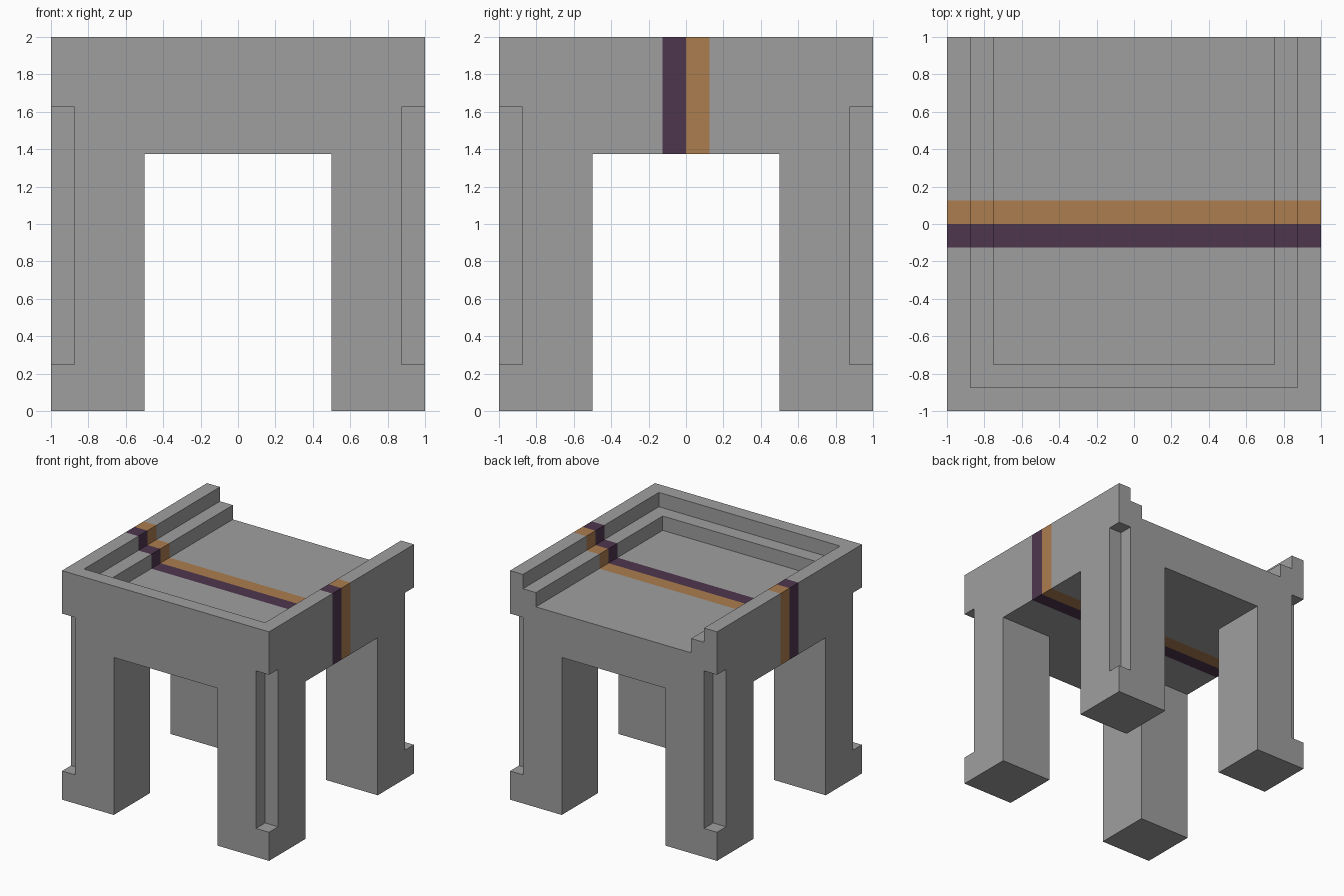
import bpy, bmesh

if "Cube" in bpy.data.objects:
    bpy.data.objects.remove(bpy.data.objects["Cube"])


def material(name, rgb):
    m = bpy.data.materials.new(name)
    m.diffuse_color = (*rgb, 1)
    m.use_nodes = True
    m.node_tree.nodes["Principled BSDF"].inputs["Base Color"].default_value = m.diffuse_color
    return m


def box(name, lo, hi):
    """Axis-aligned box between two corners."""
    bm = bmesh.new()
    bmesh.ops.create_cube(bm, size=1)
    for v in bm.verts:
        v.co = [(a + b) / 2 + c * (b - a) for a, b, c in zip(lo, hi, v.co)]
    me = bpy.data.meshes.new(name)
    bm.to_mesh(me)
    bm.free()
    ob = bpy.data.objects.new(name, me)
    bpy.context.collection.objects.link(ob)
    return ob


# Solid block that everything is carved from
stand = box("stand", (-1, -1, 0), (1, 1, 2))

cutters = [
    # Openings between the legs
    box("side_opening", (-1.5, -0.5, -0.5), (1.5, 0.5, 1.375)),
    box("front_opening", (-0.5, -1.5, -0.5), (0.5, 1.5, 1.375)),
    # Stepped tray, open at the back
    box("tray_step", (-0.875, -0.875, 1.875), (0.875, 1.5, 2.5)),
    box("tray_floor", (-0.75, -0.75, 1.75), (0.75, 1.5, 2.5)),
]
# Square notches on the outer corners of the legs
for sx in (-1, 1):
    for sy in (-1, 1):
        xs = sorted((sx * 0.875, sx * 1.5))
        ys = sorted((sy * 0.875, sy * 1.5))
        cutters.append(box("corner_notch", (xs[0], ys[0], 0.25), (xs[1], ys[1], 1.625)))

for c in cutters:
    mod = stand.modifiers.new(c.name, 'BOOLEAN')
    mod.operation = 'DIFFERENCE'
    mod.solver = 'EXACT'
    mod.object = c

# Bake the carving into the mesh, then drop the cutters
deps = bpy.context.evaluated_depsgraph_get()
carved = bpy.data.meshes.new_from_object(stand.evaluated_get(deps))
stand.modifiers.clear()
stand.data = carved
for c in cutters:
    bpy.data.objects.remove(c)

carved.materials.clear()
for name, rgb in (("grey", (0.347, 0.347, 0.347)),
                  ("purple", (0.076, 0.037, 0.076)),
                  ("orange", (0.407, 0.205, 0.078))):
    carved.materials.append(material(name, rgb))

# Two coloured bands running across the middle
bm = bmesh.new()
bm.from_mesh(carved)
for y in (-0.125, 0, 0.125):
    bmesh.ops.bisect_plane(bm, geom=bm.verts[:] + bm.edges[:] + bm.faces[:],
                           plane_co=(0, y, 0), plane_no=(0, 1, 0))
for f in bm.faces:
    ys = [v.co.y for v in f.verts]
    f.material_index = 0
    if min(ys) > -0.13 and max(ys) < 0.13:
        f.material_index = 1 if sum(ys) < 0 else 2
    f.smooth = False
bm.to_mesh(carved)
bm.free()
